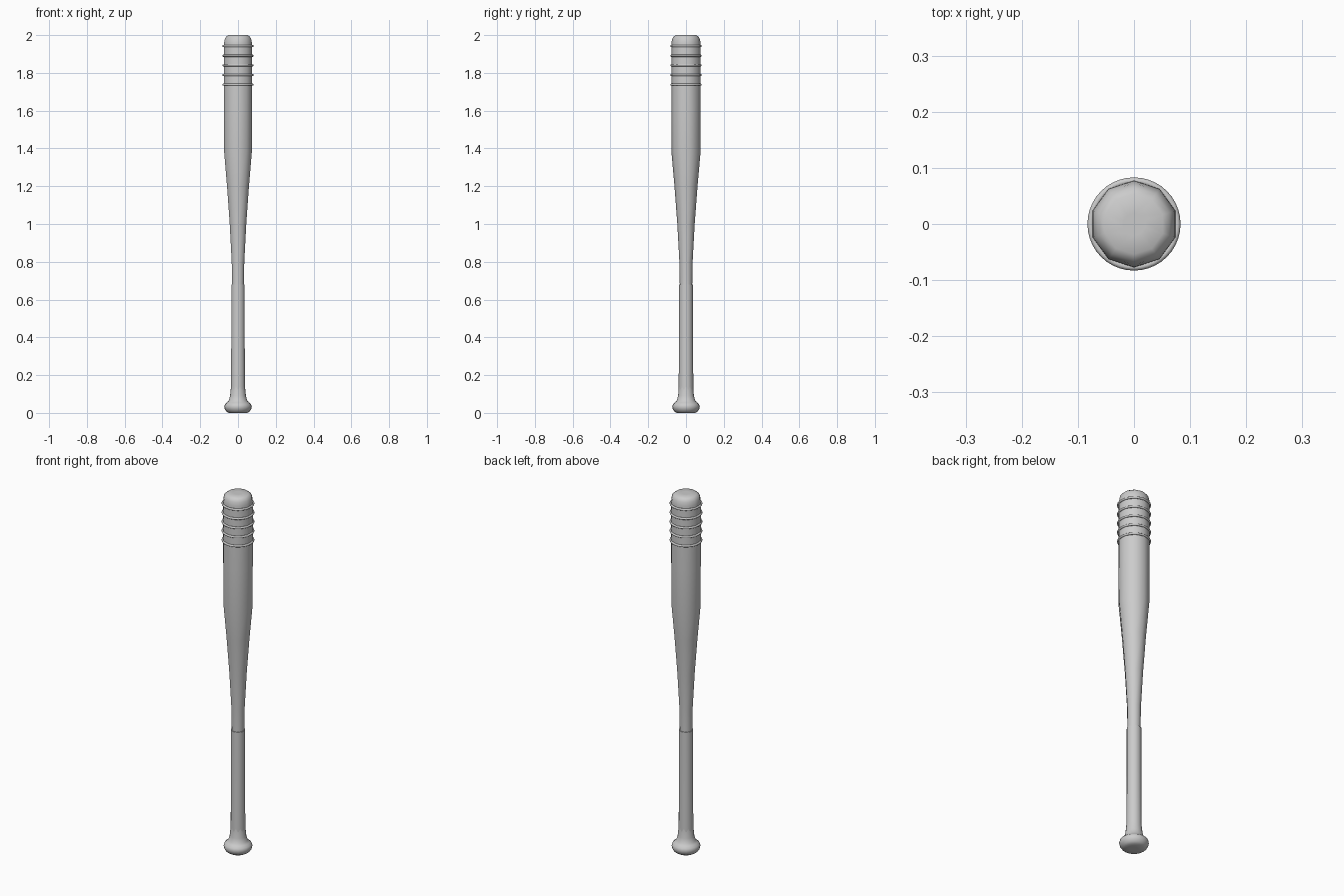
import bpy, bmesh, math

if "Cube" in bpy.data.objects:
    bpy.data.objects.remove(bpy.data.objects["Cube"])

def lathe(name, profile, sides, angle=40):
    """Revolve (radius, z) points about z; the ends are capped."""
    bm = bmesh.new()
    rings = []
    for r, z in profile:
        ring = []
        for i in range(sides):
            a = math.pi / 2 + 2 * math.pi * i / sides
            ring.append(bm.verts.new((r * math.cos(a), r * math.sin(a), z)))
        rings.append(ring)
    for lo, hi in zip(rings, rings[1:]):
        for i in range(sides):
            j = (i + 1) % sides
            bm.faces.new((lo[i], lo[j], hi[j], hi[i]))
    bm.faces.new(rings[0][::-1])
    bm.faces.new(rings[-1])
    mesh = bpy.data.meshes.new(name)
    bm.to_mesh(mesh)
    bm.free()
    ob = bpy.data.objects.new(name, mesh)
    bpy.context.collection.objects.link(ob)
    smooth(ob, angle)
    return ob

def smooth(ob, angle):
    bpy.ops.object.select_all(action='DESELECT')
    ob.select_set(True)
    bpy.context.view_layer.objects.active = ob
    bpy.ops.object.shade_smooth_by_angle(angle=math.radians(angle))

# Ten-sided bat body with handle, taper, barrel and rounded tip
lathe("bat_body", [
    (0.034, 0.06), (0.033, 0.68), (0.035, 0.80), (0.046, 1.00), (0.061, 1.20),
    (0.077, 1.38), (0.078, 1.60), (0.078, 1.93), (0.077, 1.96),
    (0.073, 1.98), (0.066, 1.992), (0.054, 2.00), (0.02, 2.00)], 10)

# Knob flaring into the handle
lathe("knob", [
    (0.02, 0.0), (0.050, 0.0), (0.062, 0.008), (0.070, 0.02), (0.073, 0.033),
    (0.069, 0.046), (0.058, 0.055), (0.049, 0.065), (0.042, 0.09), (0.038, 0.13),
    (0.036, 0.15)], 20)

# Grip sleeve
lathe("grip", [(0.039, 0.125), (0.038, 0.26), (0.037, 0.45), (0.037, 0.68)], 10)

# Raised bands around the barrel
for i in range(5):
    bpy.ops.mesh.primitive_torus_add(
        location=(0, 0, 1.738 + 0.051 * i), major_radius=0.077, minor_radius=0.006,
        major_segments=40, minor_segments=10)
    band = bpy.context.object
    band.name = f"barrel_band_{i + 1}"
    smooth(band, 60)
